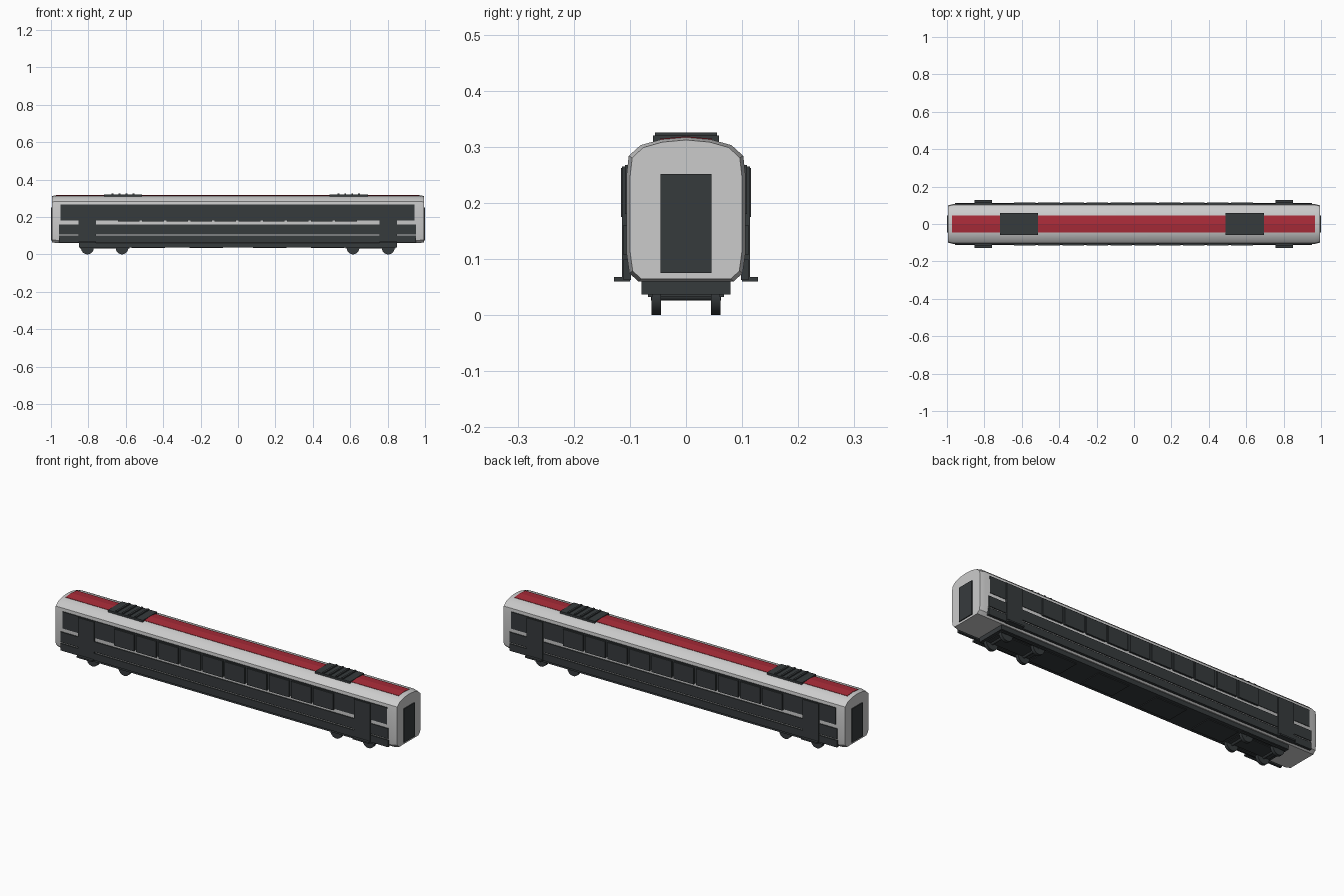
import bpy, bmesh, math

if "Cube" in bpy.data.objects:
    bpy.data.objects.remove(bpy.data.objects["Cube"])


def material(name, rgb):
    m = bpy.data.materials.new(name)
    m.diffuse_color = (*rgb, 1)
    m.use_nodes = True
    m.node_tree.nodes["Principled BSDF"].inputs["Base Color"].default_value = m.diffuse_color
    return m


DARK = material("charcoal", (0.037, 0.043, 0.046))
RED = material("red", (0.40, 0.025, 0.04))


def finish(bm, name, mat=None, smooth=False):
    bmesh.ops.recalc_face_normals(bm, faces=bm.faces)
    me = bpy.data.meshes.new(name)
    bm.to_mesh(me)
    bm.free()
    ob = bpy.data.objects.new(name, me)
    bpy.context.collection.objects.link(ob)
    if mat:
        me.materials.append(mat)
    if smooth:
        bpy.context.view_layer.objects.active = ob
        ob.select_set(True)
        bpy.ops.object.shade_smooth_by_angle(angle=math.radians(30))
        ob.select_set(False)
    return ob


def box(name, x, y, z, mat=DARK):
    """Box from (min, max) ranges."""
    bm = bmesh.new()
    bmesh.ops.create_cube(bm, size=1)
    for v in bm.verts:
        v.co = [r[0] + (c + 0.5) * (r[1] - r[0]) for c, r in zip(v.co, (x, y, z))]
    return finish(bm, name, mat)


def side_boxes(name, x, y, z, mat=DARK):
    box(name + "_front", x, (-y[1], -y[0]), z, mat)
    box(name + "_back", x, y, z, mat)


def loft(name, profile, stations, mat=None, closed=True, smooth=True):
    """Sweep a (y, z) profile along x; stations are (x, scale)."""
    bm = bmesh.new()
    zc = 0.185
    rings = [[bm.verts.new((x, y * s, zc + (z - zc) * (1 - (1 - s) * 0.6)))
              for y, z in profile] for x, s in stations]
    n = len(profile)
    for a, b in zip(rings, rings[1:]):
        for i in range(n if closed else n - 1):
            j = (i + 1) % n
            bm.faces.new((a[i], a[j], b[j], b[i]))
    if closed:
        bm.faces.new(rings[0])
        bm.faces.new(rings[-1])
    return finish(bm, name, mat, smooth)


# Carriage shell with slightly tapered ends
half = [(0.085, 0.06), (0.101, 0.075), (0.106, 0.11), (0.106, 0.25), (0.102, 0.284),
        (0.081, 0.303), (0.045, 0.313)]
shell = half + [(0, 0.317)] + [(-y, z) for y, z in reversed(half)]
loft("body_shell", shell, [(-0.995, 0.94), (-0.968, 1), (0.968, 1), (0.995, 0.94)])

# Red roof stripe
stripe = [(0.046, 0.311), (0.046, 0.3145), (0, 0.3187), (-0.046, 0.3145), (-0.046, 0.311)]
loft("roof_stripe", stripe, [(-0.972, 1), (0.968, 1)], RED, smooth=False)

# Roof vents with raised slats
for k, cx in enumerate((-0.615, 0.592)):
    box(f"roof_vent_{k}", (cx - 0.102, cx + 0.102), (-0.059, 0.059), (0.305, 0.320))
    for i in range(4):
        sx = cx + (i - 1.5) * 0.037
        box(f"vent_slat_{k}_{i}", (sx - 0.005, sx + 0.005), (-0.055, 0.055), (0.318, 0.326))

# End gangway doors
for k, x in (("left", (-1.0, -0.985)), ("right", (0.985, 1.0))):
    box("end_door_" + k, x, (-0.045, 0.045), (0.075, 0.252))

# Side bands
side_boxes("window_band", (-0.948, 0.943), (0.098, 0.1085), (0.18, 0.268))
side_boxes("middle_band", (-0.958, 0.952), (0.098, 0.111), (0.107, 0.161))
side_boxes("lower_band", (-0.958, 0.952), (0.098, 0.111), (0.063, 0.1))

# Window panes
for i in range(10):
    cx = (i - 4.5) * 0.129 - 0.003
    side_boxes(f"window_{i}", (cx - 0.058, cx + 0.058), (0.106, 0.116), (0.175, 0.262))

# Side doors and footsteps
for k, cx in enumerate((-0.806, 0.803)):
    side_boxes(f"side_door_{k}", (cx - 0.046, cx + 0.046), (0.1, 0.114), (0.065, 0.265))
    side_boxes(f"footstep_{k}", (cx - 0.046, cx + 0.046), (0.1, 0.128), (0.06, 0.068))

# Underframe and equipment boxes
box("underframe", (-0.85, 0.85), (-0.079, 0.079), (0.037, 0.062))
for k, cx in enumerate((-0.48, -0.17, 0.17, 0.48)):
    box(f"equipment_box_{k}", (cx - 0.09, cx + 0.09), (-0.06, 0.06), (0.033, 0.05))

# Bogies: frame, axles and wheels
for k, axles in enumerate(((-0.805, -0.62), (0.615, 0.803))):
    box(f"bogie_frame_{k}", (axles[0] - 0.03, axles[1] + 0.03), (-0.045, 0.045), (0.033, 0.05))
    side_boxes(f"bogie_beam_{k}", (axles[0] - 0.04, axles[1] + 0.04), (0.06, 0.068), (0.02 + 0.012, 0.05))
    for j, ax in enumerate(axles):
        for name, r, y, length in (("wheel_front", 0.034, -0.053, 0.017),
                                   ("wheel_back", 0.034, 0.053, 0.017),
                                   ("axle", 0.008, 0, 0.125)):
            bm = bmesh.new()
            bmesh.ops.create_cone(bm, cap_ends=True, segments=24, radius1=r, radius2=r, depth=length)
            for v in bm.verts:
                px, py, pz = v.co
                v.co = (ax + px, y + pz, 0.034 + py)
            finish(bm, f"{name}_{k}_{j}", DARK, True)
